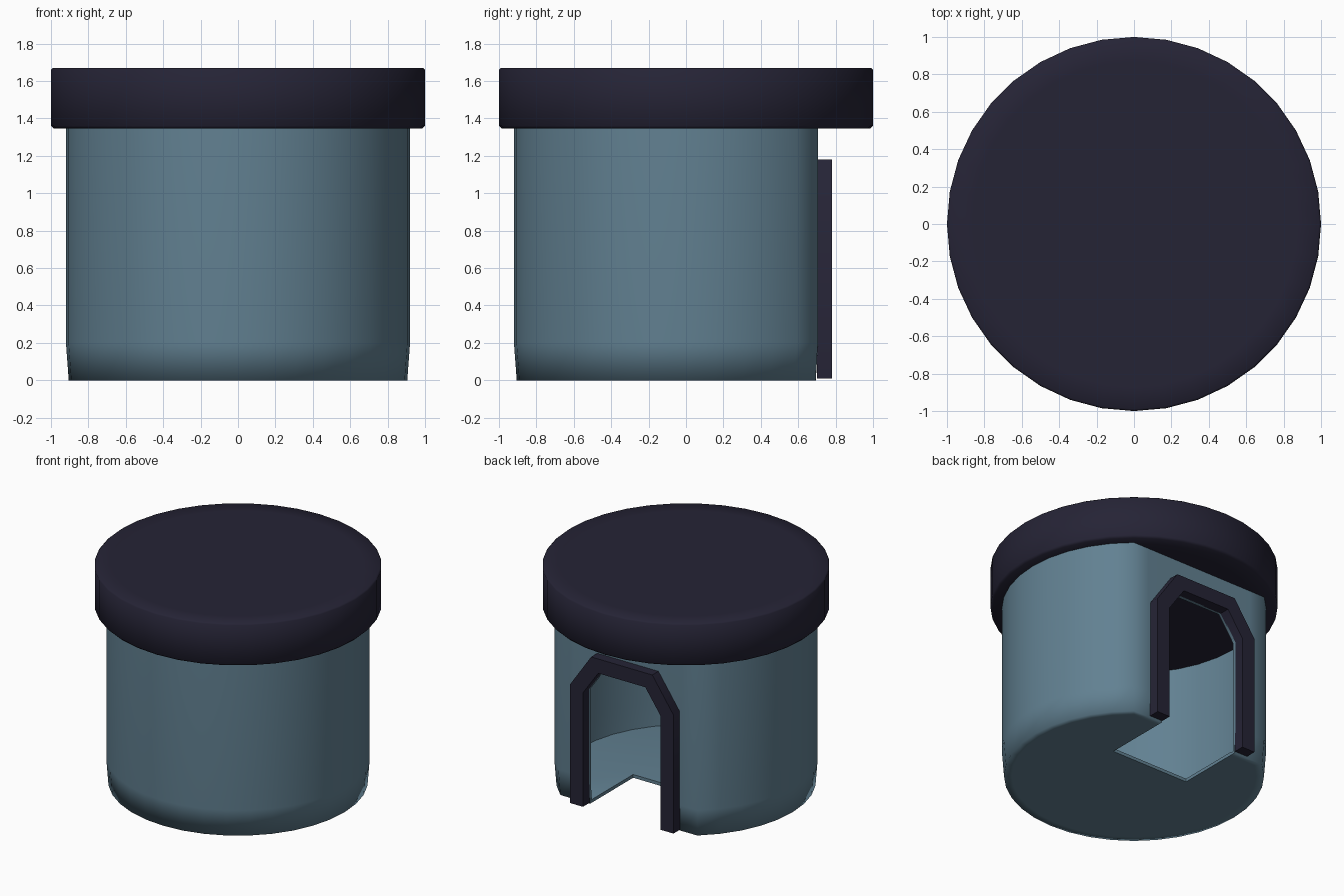
import bpy, bmesh
from math import cos, sin, radians, tau

cube = bpy.data.objects.get("Cube")
if cube:
    bpy.data.objects.remove(cube, do_unlink=True)

SIDES = 36


def material(name, rgb):
    m = bpy.data.materials.new(name)
    m.use_nodes = True
    m.diffuse_color = (*rgb, 1)
    m.node_tree.nodes["Principled BSDF"].inputs["Base Color"].default_value = (*rgb, 1)
    return m


blue = material("dusty blue", (0.122, 0.220, 0.288))
navy = material("dark navy", (0.0185, 0.0170, 0.0360))


def add_object(name, bm, mat):
    bmesh.ops.recalc_face_normals(bm, faces=bm.faces[:])
    mesh = bpy.data.meshes.new(name)
    bm.to_mesh(mesh)
    bm.free()
    obj = bpy.data.objects.new(name, mesh)
    bpy.context.collection.objects.link(obj)
    mesh.materials.append(mat)
    return obj


def select(obj):
    bpy.ops.object.select_all(action="DESELECT")
    obj.select_set(True)
    bpy.context.view_layer.objects.active = obj


def smooth(obj, degrees):
    select(obj)
    bpy.ops.object.shade_smooth_by_angle(angle=radians(degrees))


def stacked_rings(name, profile, mat, flat=1.0, cap_end=True):
    """Join rings of (radius, height), with the back cut off at a share of the radius."""
    bm = bmesh.new()
    rings = []
    for r, z in profile:
        angles = [tau * i / SIDES for i in range(SIDES)]
        rings.append([bm.verts.new((r * cos(a), r * min(sin(a), flat), z)) for a in angles])
    for low, high in zip(rings, rings[1:]):
        for i in range(SIDES):
            j = (i + 1) % SIDES
            bm.faces.new((low[i], low[j], high[j], high[i]))
    bm.faces.new(rings[0][::-1])
    if cap_end:
        bm.faces.new(rings[-1])
    return add_object(name, bm, mat)


def mirrored(half):
    """Complete an open arch outline from its +x half."""
    return half + [(-x, z) for x, z in reversed(half)]


outer_arch = mirrored([(0.44, 0.01), (0.44, 0.92), (0.26, 1.18)])
inner_arch = mirrored([(0.33, 0.01), (0.33, 0.885), (0.20, 1.07)])

# Hollow body with a flat back
body = stacked_rings("body", [(0.85, 0), (0.905, 0), (0.92, 0.2), (0.92, 1.36)],
                     blue, flat=0.767, cap_end=False)
shell = body.modifiers.new("wall", "SOLIDIFY")
shell.thickness = 0.025
shell.offset = -1

# Doorway cutter, which also notches the floor
bm = bmesh.new()
outline = [(x, z if z > 0.1 else -0.2) for x, z in inner_arch]
face = bm.faces.new([bm.verts.new((x, 0.17, z)) for x, z in outline])
moved = bmesh.ops.extrude_face_region(bm, geom=[face])["geom"]
bmesh.ops.translate(bm, vec=(0, 0.8, 0),
                    verts=[g for g in moved if isinstance(g, bmesh.types.BMVert)])
cutter = add_object("doorway_cutter", bm, blue)
cutter.hide_render = True
cut = body.modifiers.new("doorway", "BOOLEAN")
cut.operation = "DIFFERENCE"
cut.solver = "EXACT"
cut.object = cutter
select(body)
for m in ("wall", "doorway"):
    bpy.ops.object.modifier_apply(modifier=m)
bpy.data.objects.remove(cutter, do_unlink=True)
smooth(body, 88)

# Lid
lid = stacked_rings("lid", [(0.85, 1.345), (0.985, 1.345), (1, 1.36), (1, 1.66),
                            (0.99, 1.67), (0.87, 1.67)], navy)
smooth(lid, 88)

# Door frame
bm = bmesh.new()
loops = [[bm.verts.new((x, 0.70, z)) for x, z in arch] for arch in (outer_arch, inner_arch)]
faces = []
for i in range(len(outer_arch) - 1):
    faces.append(bm.faces.new((loops[0][i], loops[0][i + 1], loops[1][i + 1], loops[1][i])))
moved = bmesh.ops.extrude_face_region(bm, geom=faces)["geom"]
bmesh.ops.translate(bm, vec=(0, 0.08, 0),
                    verts=[g for g in moved if isinstance(g, bmesh.types.BMVert)])
frame = add_object("door_frame", bm, navy)
smooth(frame, 40)
